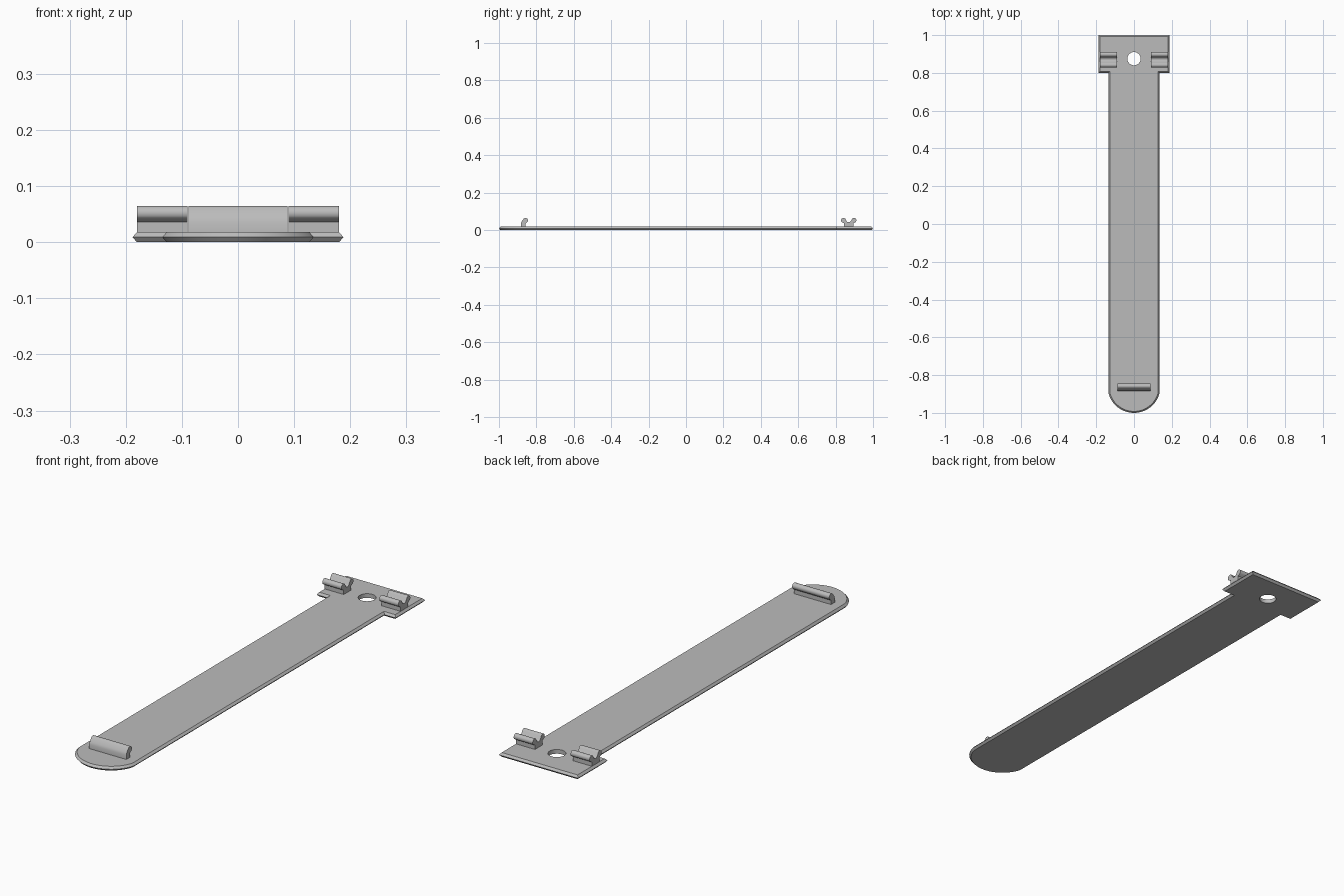
import bpy, bmesh
from math import sin, cos, pi, asin, radians

cube = bpy.data.objects.get("Cube")
if cube:
    bpy.data.objects.remove(cube, do_unlink=True)

grey = bpy.data.materials.new("plain grey")
grey.use_nodes = True
COLOUR = (0.5, 0.5, 0.5, 1)
grey.diffuse_color = COLOUR
grey.node_tree.nodes["Principled BSDF"].inputs["Base Color"].default_value = COLOUR

THICK = 0.018
CHAMFER = 0.008


def finish(name, bm):
    bmesh.ops.recalc_face_normals(bm, faces=bm.faces[:])
    mesh = bpy.data.meshes.new(name)
    bm.to_mesh(mesh)
    bm.free()
    mesh.materials.append(grey)
    obj = bpy.data.objects.new(name, mesh)
    bpy.context.collection.objects.link(obj)
    bpy.ops.object.select_all(action="DESELECT")
    obj.select_set(True)
    bpy.context.view_layer.objects.active = obj
    bpy.ops.object.shade_smooth_by_angle(angle=radians(30))
    return obj


def arc(cx, cy, r, start, end, n):
    return [(cx + r * cos(start + (end - start) * i / n),
             cy + r * sin(start + (end - start) * i / n)) for i in range(n + 1)]


def outline(inset):
    """Strip with a rounded front end and a wider rectangular head."""
    w, head = 0.135 - inset, 0.188 - inset
    r = 0.14 - inset
    a = asin(w / r)
    tip = arc(0, -0.86, r, -pi / 2 - a, -pi / 2 + a, 32)
    low, high = 0.8 + inset, 1 - inset
    return tip + [(w, low), (head, low), (head, high),
                  (-head, high), (-head, low), (-w, low)]


def add_ring(bm, points, z):
    verts = [bm.verts.new((x, y, z)) for x, y in points]
    edges = [bm.edges.new((v, verts[i - 1])) for i, v in enumerate(verts)]
    return verts, edges


def join(bm, a, b):
    for i in range(len(a)):
        bm.faces.new((a[i - 1], a[i], b[i], b[i - 1]))


# Base plate with pointed edges and a round hole through the head
bm = bmesh.new()
bottom, bottom_edges = add_ring(bm, outline(CHAMFER), 0)
middle, _ = add_ring(bm, outline(0), THICK / 2)
top, top_edges = add_ring(bm, outline(CHAMFER), THICK)
join(bm, bottom, middle)
join(bm, middle, top)
circle = arc(0, 0.875, 0.035, 0, 2 * pi, 40)[:-1]
hole_low, hole_low_edges = add_ring(bm, circle, 0)
hole_high, hole_high_edges = add_ring(bm, circle, THICK)
join(bm, hole_low, hole_high)
bmesh.ops.triangle_fill(bm, edges=bottom_edges + hole_low_edges, use_beauty=True)
bmesh.ops.triangle_fill(bm, edges=top_edges + hole_high_edges, use_beauty=True)
finish("base_plate", bm)


def clip(name, profile, x0, x1):
    """Extrude a (y, z) profile along x."""
    bm = bmesh.new()
    ends = [[bm.verts.new((x, y, z)) for y, z in profile] for x in (x0, x1)]
    join(bm, *ends)
    for end in ends:
        bm.faces.new(end)
    return finish(name, bm)


# Rear clips: a block with two rounded horns and a valley between them
FOOT = THICK - 0.002
horn = [(0.025, FOOT), (0.025, 0.036)] + arc(0.028, 0.052, 0.013, radians(-40), radians(140), 12)
valley = arc(0, 0.056, 0.014, radians(-40), radians(-140), 8)
mirrored = [(-y, z) for y, z in reversed(horn)]
double = [(y + 0.87, z) for y, z in horn + valley + mirrored]
for side, x0, x1 in (("left", 0.09, 0.18), ("right", -0.18, -0.09)):
    clip("rear_clip_" + side, double, x0, x1)

# Front clip: a single horn leaning towards the head
single = [(-0.857, FOOT), (-0.857, 0.036)]
single += arc(-0.858, 0.052, 0.013, radians(-40), radians(140), 12)
single += [(-0.879, 0.046), (-0.883, 0.036), (-0.883, FOOT)]
clip("front_clip", single, -0.088, 0.088)
